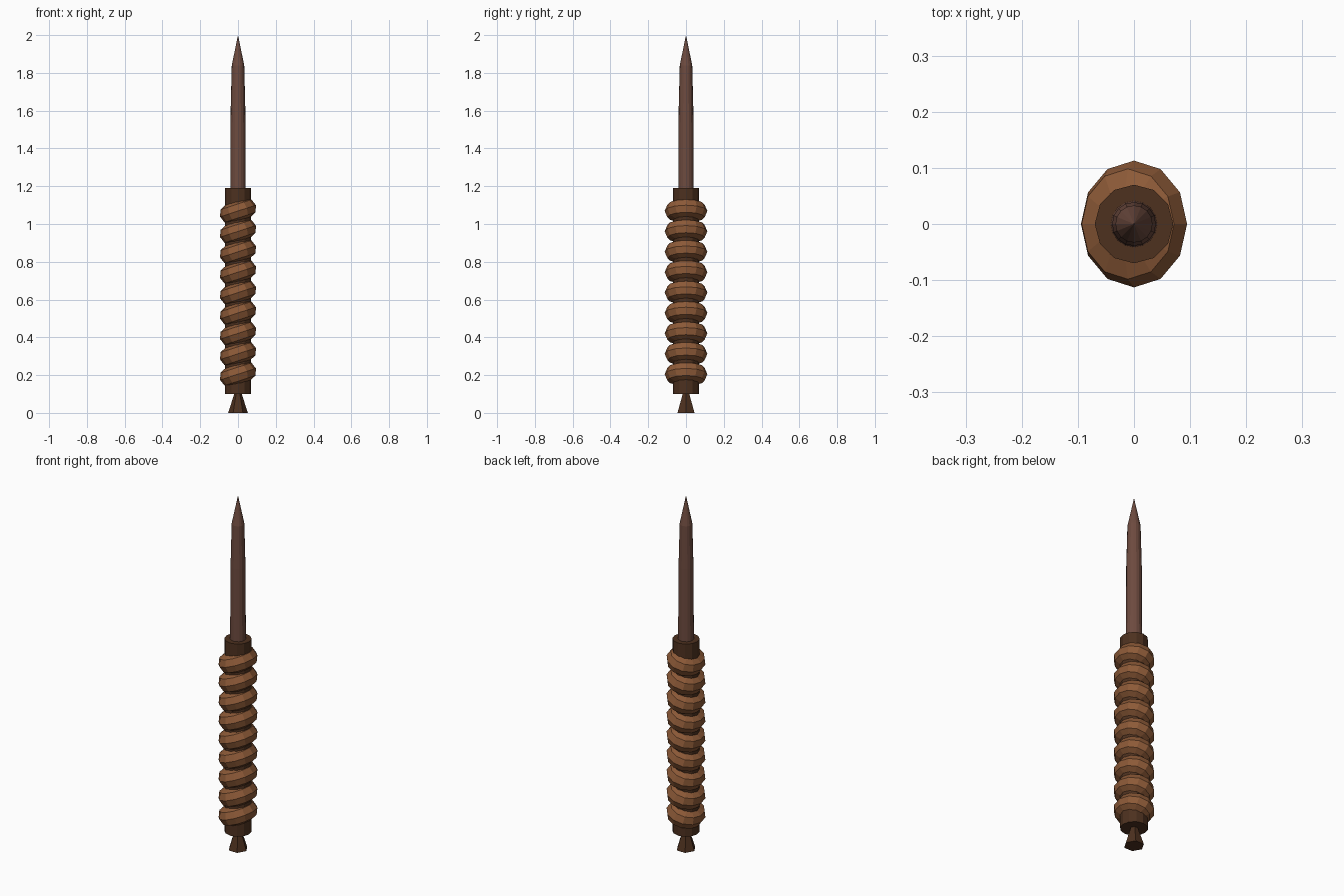
import bpy
from math import cos, sin, pi, radians

if "Cube" in bpy.data.objects:
    bpy.data.objects.remove(bpy.data.objects["Cube"])


def material(name, srgb):
    m = bpy.data.materials.new(name)
    m.use_nodes = True
    c = [(v / 255) ** 2.2 for v in srgb] + [1]
    m.diffuse_color = c
    m.node_tree.nodes["Principled BSDF"].inputs["Base Color"].default_value = c
    return m


shaft_brown = material("shaft brown", (109, 76, 65))
core_brown = material("dark core brown", (78, 52, 36))
wrap_brown = material("wrap leather brown", (139, 90, 58))


def lathe(name, profile, sides, mat):
    """Solid of revolution; a profile radius of 0 closes to a point."""
    verts, faces, rings = [], [], []
    for r, z in profile:
        n = sides if r else 1
        rings.append([len(verts) + i for i in range(n)])
        verts += [(r * cos(2 * pi * i / n), r * sin(2 * pi * i / n), z) for i in range(n)]
    for a, b in zip(rings, rings[1:]):
        for i in range(sides):
            j = (i + 1) % sides
            faces.append((a[i], a[j], b[0]) if len(b) == 1 else (a[i], a[j], b[j], b[i]))
    faces.append(rings[0][::-1])
    if len(rings[-1]) > 1:
        faces.append(rings[-1])
    mesh = bpy.data.meshes.new(name)
    mesh.from_pydata(verts, [], faces)
    mesh.materials.append(mat)
    ob = bpy.data.objects.new(name, mesh)
    bpy.context.collection.objects.link(ob)
    return ob


# Pommel, handle core and pointed shaft
lathe("pommel", [(0.052, 0), (0.02, 0.1)], 6, core_brown)
lathe("handle_core", [(0.07, 0.1), (0.07, 1.19)], 12, core_brown)
lathe("pointed_shaft", [(0.041, 1.19), (0.039, 1.6), (0.033, 1.84), (0, 2)], 16, shaft_brown)

# Tilted rings of the grip wrap
for k in range(9):
    bpy.ops.mesh.primitive_torus_add(
        major_segments=12, minor_segments=8, major_radius=0.063, minor_radius=0.05,
        location=(0, 0, 0.205 + 0.108 * k), rotation=(0, radians(-18), 0))
    ring = bpy.context.object
    ring.name = f"grip_wrap_{k + 1}"
    ring.scale.x = 0.88
    ring.data.materials.append(wrap_brown)
